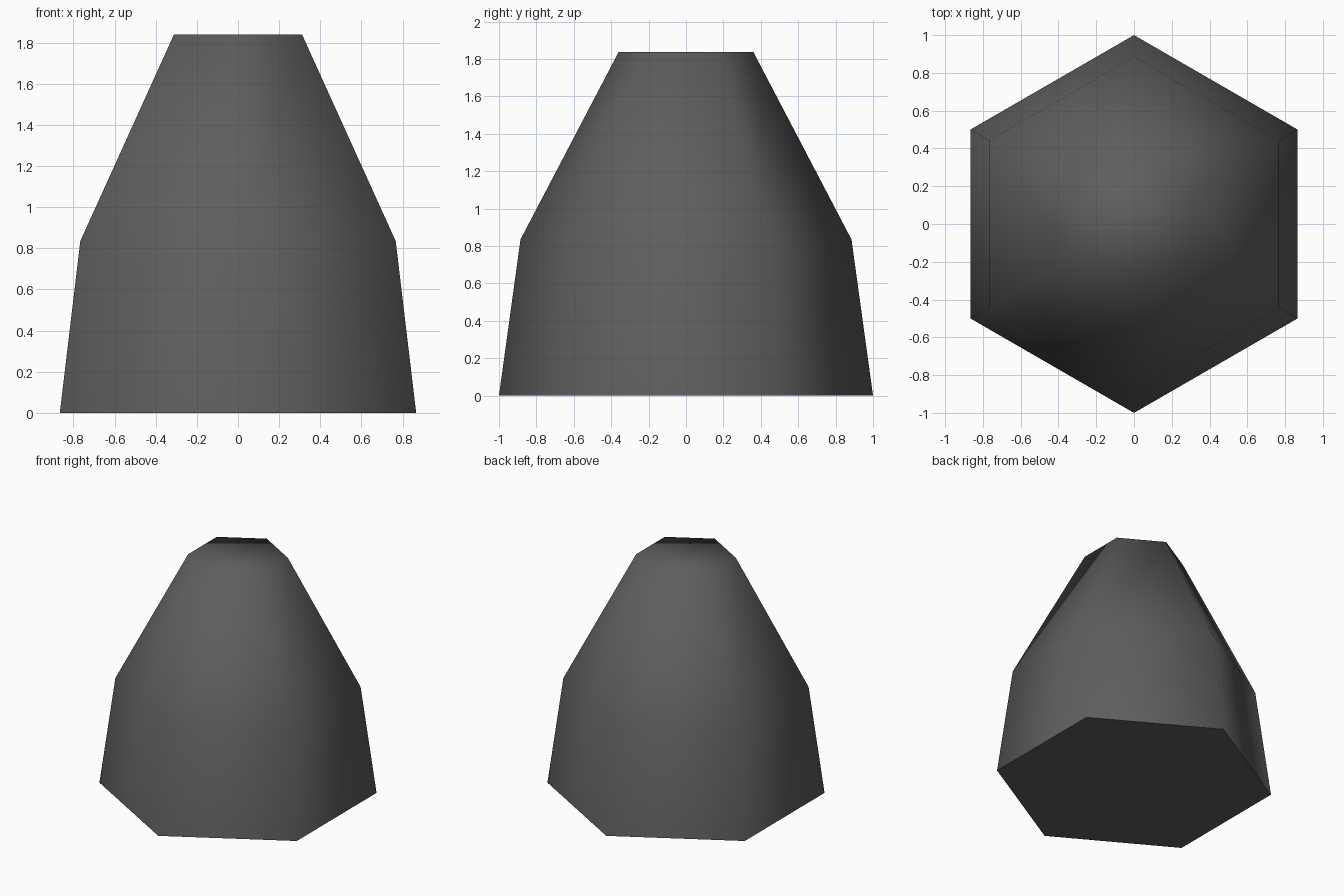
import bpy, bmesh
from mathutils import Matrix

cube = bpy.data.objects.get("Cube")
if cube:
    bpy.data.objects.remove(cube, do_unlink=True)

SIDES = 6
BASE, SHOULDER, TOP = (1.0, 0.0), (0.885, 0.835), (0.36, 1.838)  # radius, height

# Dark grey material
grey = bpy.data.materials.new("dark_grey")
grey.use_nodes = True
colour = (0.113, 0.113, 0.113, 1.0)
grey.diffuse_color = colour
grey.node_tree.nodes["Principled BSDF"].inputs["Base Color"].default_value = colour


def ring(bm, radius, height):
    """Hexagon with corners at the front and back."""
    lift = Matrix.Translation((0, 0, height))
    return bmesh.ops.create_circle(bm, segments=SIDES, radius=radius, matrix=lift)["verts"]


# Tapered six-sided body with a shoulder
bm = bmesh.new()
rings = [ring(bm, *level) for level in (BASE, SHOULDER, TOP)]
for low, high in zip(rings, rings[1:]):
    for i in range(SIDES):
        j = (i + 1) % SIDES
        bm.faces.new((low[i], low[j], high[j], high[i]))

# Closed base and top
base_face = bm.faces.new(rings[0])
bm.faces.new(rings[-1])
bmesh.ops.recalc_face_normals(bm, faces=bm.faces[:])

# Smooth body and top, flat base
for face in bm.faces:
    face.smooth = face is not base_face
for edge in base_face.edges:
    edge.smooth = False

mesh = bpy.data.meshes.new("tapered_body")
bm.to_mesh(mesh)
bm.free()
mesh.materials.append(grey)
body = bpy.data.objects.new("tapered_body", mesh)
bpy.context.collection.objects.link(body)
